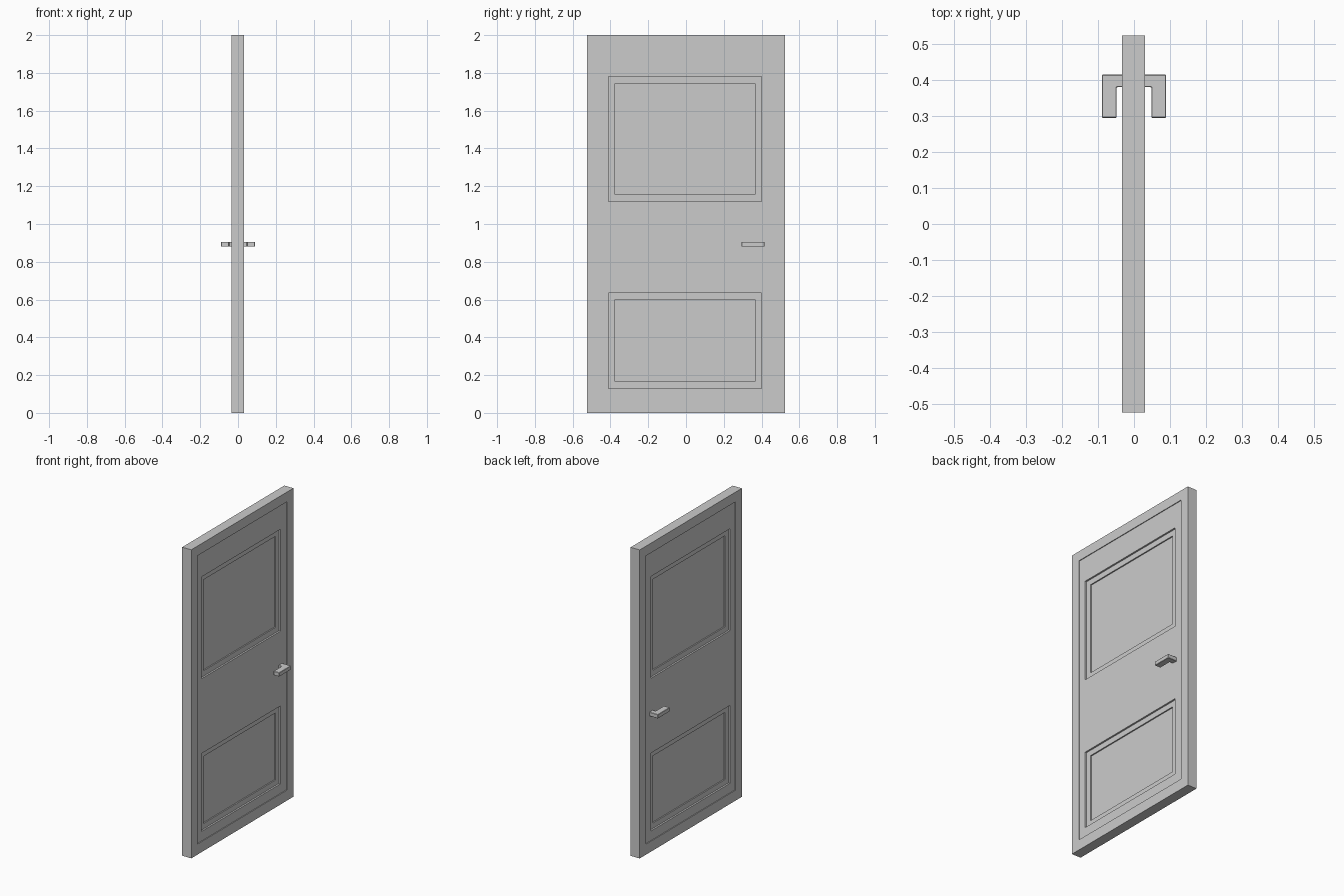
import bpy
import bmesh
from mathutils import Vector

if "Cube" in bpy.data.objects:
    bpy.data.objects.remove(bpy.data.objects["Cube"], do_unlink=True)

grey = bpy.data.materials.new("plain_grey")
grey.use_nodes = True
colour = (0.6, 0.6, 0.6, 1)
grey.diffuse_color = colour
grey.node_tree.nodes["Principled BSDF"].inputs["Base Color"].default_value = colour


def finish(name, bm):
    bmesh.ops.recalc_face_normals(bm, faces=bm.faces)
    mesh = bpy.data.meshes.new(name)
    bm.to_mesh(mesh)
    bm.free()
    mesh.materials.append(grey)
    obj = bpy.data.objects.new(name, mesh)
    bpy.context.collection.objects.link(obj)
    return obj


def box(name, x, y, z):
    bm = bmesh.new()
    bmesh.ops.create_cube(bm, size=1)
    for v in bm.verts:
        v.co = Vector([(r[0] + r[1]) / 2 + c * (r[1] - r[0])
                       for r, c in zip((x, y, z), v.co)])
    return finish(name, bm)


def apply_modifier(obj, mod):
    bpy.context.view_layer.objects.active = obj
    bpy.ops.object.modifier_apply(modifier=mod.name)


# Door slab
centre, half = -0.0015, 0.0325
door = box("door", (centre - half, centre + half), (-0.523, 0.523), (0, 2))

# Stepped recesses: leaf field, then two panels with an inner step
field_depth, moulding_depth, panel_depth = 0.005, 0.016, 0.024
recesses = [(field_depth, (-0.46, 0.46), (0.068, 1.937))]
for z0, z1 in ((1.12, 1.78), (0.13, 0.635)):
    recesses.append((moulding_depth, (-0.41, 0.4), (z0, z1)))
    recesses.append((panel_depth, (-0.375, 0.365), (z0 + 0.035, z1 - 0.035)))

for depth, y, z in recesses:
    for side in (-1, 1):
        inner = centre + side * (half - depth)
        outer = centre + side * (half + 0.05)
        cutter = box("recess_cutter", sorted((inner, outer)), y, z)
        cutter.hide_render = True
        cut = door.modifiers.new("recess", "BOOLEAN")
        cut.operation = "DIFFERENCE"
        cut.solver = "EXACT"
        cut.object = cutter
        apply_modifier(door, cut)
        bpy.data.objects.remove(cutter, do_unlink=True)

# L-shaped lever handle on each face
for name, side in (("left_handle", 1), ("right_handle", -1)):
    outline = [(0.01, 0.415), (0.089, 0.415), (0.089, 0.295),
               (0.048, 0.295), (0.048, 0.38), (0.01, 0.38)]
    bm = bmesh.new()
    base = bm.faces.new([bm.verts.new((side * x, y, 0.88)) for x, y in outline])
    top = bmesh.ops.extrude_face_region(bm, geom=[base])["geom"]
    bmesh.ops.translate(bm, vec=(0, 0, 0.026),
                        verts=[v for v in top if isinstance(v, bmesh.types.BMVert)])
    handle = finish(name, bm)
    bevel = handle.modifiers.new("soft_edges", "BEVEL")
    bevel.width = 0.002
    bevel.segments = 1
    apply_modifier(handle, bevel)
